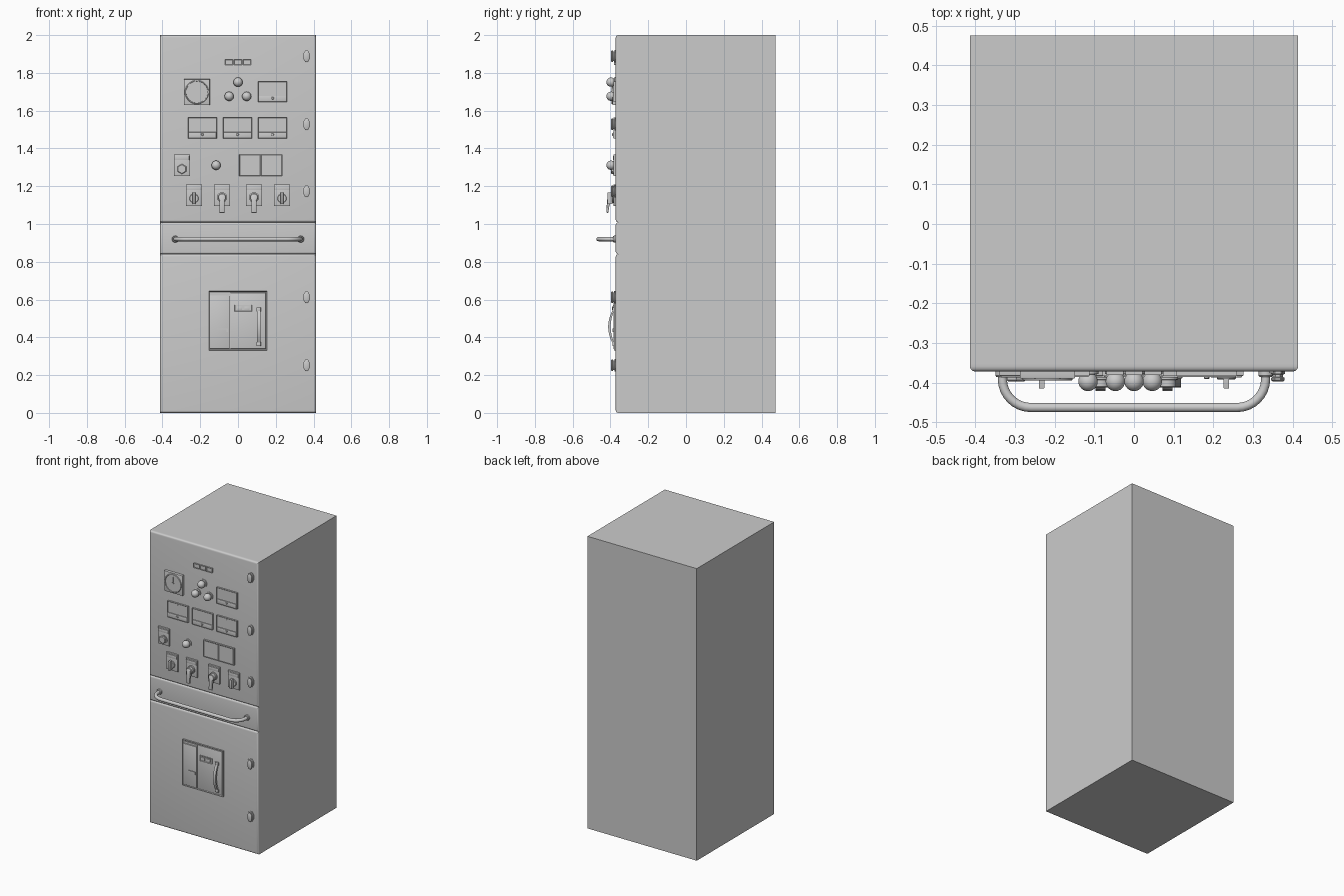
import bpy, bmesh, math
from mathutils import Matrix, Vector

if "Cube" in bpy.data.objects:
    bpy.data.objects.remove(bpy.data.objects["Cube"])

FRONT = -0.372   # plane of the door faces


def finish(name, bm, angle=35):
    bmesh.ops.recalc_face_normals(bm, faces=bm.faces)
    me = bpy.data.meshes.new(name)
    bm.to_mesh(me)
    bm.free()
    ob = bpy.data.objects.new(name, me)
    bpy.context.collection.objects.link(ob)
    bpy.ops.object.select_all(action='DESELECT')
    ob.select_set(True)
    bpy.context.view_layer.objects.active = ob
    bpy.ops.object.shade_smooth_by_angle(angle=math.radians(angle))
    return ob


def front_face(bm):
    return min(bm.faces, key=lambda f: f.calc_center_median().y)


def box(name, x, z, w, h, d, base=0.0, bevel=0.0, seg=2, inset=0.0, sink=0.0):
    """Box on the door: d = how far the front stands out, base = where it starts.
    Only front edges are bevelled; inset + sink make a recessed face."""
    bm = bmesh.new()
    y0, y1 = FRONT - base, FRONT - d
    m = Matrix.Translation((x, (y0 + y1) / 2, z)) @ Matrix.Diagonal((w, abs(y0 - y1), h, 1))
    bmesh.ops.create_cube(bm, size=1, matrix=m)
    if bevel:
        bmesh.ops.bevel(bm, geom=list(front_face(bm).edges), offset=bevel,
                        segments=seg, profile=0.5, affect='EDGES')
    if inset:
        f = front_face(bm)
        bmesh.ops.inset_region(bm, faces=[f], thickness=inset, depth=0)
        bmesh.ops.translate(bm, verts=f.verts, vec=(0, sink, 0))
    return finish(name, bm)


def turned(name, x, z, profile, sides=24, sx=1.0, sz=1.0, rot=0.0):
    """Lathe around the y axis; profile is (radius, standout) from the door outwards."""
    bm = bmesh.new()
    rings = []
    for r, d in profile:
        rings.append([bm.verts.new((x + sx * r * math.cos(rot + math.tau * i / sides), FRONT - d,
                                    z + sz * r * math.sin(rot + math.tau * i / sides)))
                      for i in range(sides)])
    for a, b in zip(rings, rings[1:]):
        for i in range(sides):
            j = (i + 1) % sides
            bm.faces.new((a[i], a[j], b[j], b[i]))
    bm.faces.new(rings[0])
    bm.faces.new(rings[-1])
    return finish(name, bm)


def side_profile(name, x, w, pts, bevel=0.0):
    """Extrude a (standout, z) outline across width w."""
    bm = bmesh.new()
    f = bm.faces.new([bm.verts.new((x - w / 2, FRONT - d, z)) for d, z in pts])
    r = bmesh.ops.extrude_face_region(bm, geom=[f])
    bmesh.ops.translate(bm, verts=[v for v in r['geom'] if isinstance(v, bmesh.types.BMVert)],
                        vec=(w, 0, 0))
    if bevel:
        bmesh.ops.bevel(bm, geom=bm.edges[:], offset=bevel, segments=2, profile=0.5, affect='EDGES')
    return finish(name, bm)


# cabinet body and three rounded front panels
bm = bmesh.new()
bmesh.ops.create_cube(bm, size=1, matrix=Matrix.Translation((0, 0.0615, 1)) @
                      Matrix.Diagonal((0.828, 0.827, 2, 1)))
finish("cabinet_body", bm)
for name, z0, z1 in (("lower_door", 0, 0.84), ("middle_panel", 0.84, 1.009), ("upper_door", 1.009, 2)):
    box(name, 0, (z0 + z1) / 2, 0.828, z1 - z0, 0.0, base=-0.02, bevel=0.013, seg=4)

# door latches on the right edge
for i, z in enumerate((1.888, 1.528, 1.173, 0.612, 0.252)):
    turned(f"latch_{i}", 0.363, z,
           [(0.024, 0), (0.024, 0.006), (0.018, 0.008), (0.018, 0.014), (0.023, 0.016), (0.023, 0.022),
            (0.018, 0.025)], sides=8, sx=0.8, sz=1.45, rot=math.pi / 8)
    box(f"latch_plate_{i}", 0.358, z, 0.036, 0.05, 0.004)

# small indicator windows at the top
for i, x in enumerate((-0.048, 0, 0.048)):
    box(f"indicator_window_{i}", x, 1.857, 0.044, 0.03, 0.009, inset=0.004, sink=0.003)

# round dial on a square plate
box("dial_plate", -0.218, 1.698, 0.138, 0.138, 0.018, bevel=0.003)
turned("dial_rim", -0.218, 1.698, [(0.063, 0.017), (0.063, 0.021), (0.061, 0.023), (0.058, 0.023),
                                   (0.057, 0.0185)], sides=48)
turned("dial_hub", -0.218, 1.698, [(0.006, 0.018), (0.006, 0.023)], sides=16)
box("dial_needle", -0.218, 1.718, 0.004, 0.045, 0.021, base=0.018)

# domed signal lamps
dome = [(0.0245 * math.cos(a), 0.025 + 0.0245 * math.sin(a))
        for a in [math.radians(-50 + 138 * k / 10) for k in range(11)]]
for i, (x, z) in enumerate(((0, 1.751), (-0.047, 1.676), (0.046, 1.676), (-0.116, 1.311))):
    turned(f"signal_lamp_{i}", x, z, [(0.026, 0), (0.026, 0.006), (0.02, 0.008)] + dome, sides=28)

# rectangular pointer meters
for i, (x, z) in enumerate(((0.183, 1.70), (-0.189, 1.508), (-0.002, 1.508), (0.183, 1.508))):
    box(f"meter_case_{i}", x, z, 0.154, 0.11, 0.012, inset=0.004, sink=0.003)
    box(f"meter_lower_cover_{i}", x, z - 0.037, 0.148, 0.03, 0.014, base=0.006, bevel=0.001)
    box(f"meter_needle_{i}", x, z + 0.012, 0.003, 0.066, 0.011, base=0.008)
    turned(f"meter_screw_{i}", x, z - 0.034, [(0.007, 0.012), (0.007, 0.017), (0.005, 0.019)], sides=12)

# wide double display
box("display_case", 0.12, 1.311, 0.232, 0.116, 0.008)
for i, x in enumerate((0.063, 0.177)):
    box(f"display_half_{i}", x, 1.311, 0.113, 0.112, 0.012, base=0.007, inset=0.004, sink=0.002)


def switch_plate(tag, x, z):
    box(f"{tag}_plate", x, z, 0.086, 0.116, 0.011, bevel=0.002)
    box(f"{tag}_label_strip", x, z + 0.039, 0.078, 0.022, 0.015, base=0.009, bevel=0.001)


# selector with hexagonal knob
switch_plate("hex_selector", -0.297, 1.311)
turned("hex_selector_collar", -0.297, 1.291, [(0.03, 0.01), (0.03, 0.014)])
turned("hex_selector_knob", -0.297, 1.291, [(0.027, 0.012), (0.027, 0.022), (0.023, 0.025)],
       sides=6, rot=math.pi / 6)

# mirrored rotary switches and lever switches
for s, side in ((-1, "left"), (1, "right")):
    x = s * 0.233
    switch_plate(f"{side}_rotary_switch", x, 1.152)
    turned(f"{side}_rotary_base", x, 1.136, [(0.024, 0.01), (0.024, 0.018), (0.022, 0.02)])
    box(f"{side}_rotary_grip", x, 1.136, 0.014, 0.062, 0.043, base=0.018, bevel=0.002)
    x = s * 0.0845
    switch_plate(f"{side}_lever_switch", x, 1.152)
    turned(f"{side}_lever_hub", x, 1.141, [(0.027, 0.01), (0.027, 0.02), (0.022, 0.022),
                                           (0.022, 0.038), (0.019, 0.041)])
    side_profile(f"{side}_lever_grip", x, 0.026,
                 [(0.024, 1.158), (0.040, 1.158), (0.046, 1.125), (0.050, 1.06),
                  (0.040, 1.058), (0.033, 1.10), (0.024, 1.122)], bevel=0.003)

# bent tube pull handle with collars
pts = [Vector((-0.332, FRONT + 0.01, 0))]
R, yc = 0.072, -0.463
for k in range(9):
    a = math.radians(180 + 90 * k / 8)
    pts.append(Vector((-0.332 + R + R * math.cos(a), yc + R + R * math.sin(a), 0)))
pts += [Vector((-p.x, p.y, 0)) for p in reversed(pts)]
bm = bmesh.new()
rings = []
for i, p in enumerate(pts):
    t = (pts[min(i + 1, len(pts) - 1)] - pts[max(i - 1, 0)]).normalized()
    n = Vector((-t.y, t.x, 0))
    rings.append([bm.verts.new(p + Vector((0, 0, 0.92)) + 0.0115 *
                  (n * math.cos(math.tau * k / 16) + Vector((0, 0, math.sin(math.tau * k / 16)))))
                  for k in range(16)])
for a, b in zip(rings, rings[1:]):
    for k in range(16):
        bm.faces.new((a[k], a[k - 1], b[k - 1], b[k]))
bm.faces.new(rings[0])
bm.faces.new(rings[-1])
finish("pull_handle", bm)
for s in (-1, 1):
    turned(f"handle_collar_{'left' if s < 0 else 'right'}", s * 0.332, 0.92,
           [(0.018, 0), (0.018, 0.01), (0.015, 0.014)])

# circuit breaker in the lower door
box("breaker_frame", 0, 0.488, 0.308, 0.313, 0.010, inset=0.006, sink=0.005)
box("breaker_left_panel", -0.096, 0.480, 0.104, 0.282, 0.013, base=0.004, bevel=0.002)
box("breaker_top_strip", -0.096, 0.630, 0.104, 0.013, 0.010, base=0.004)
box("breaker_right_panel", 0.053, 0.488, 0.188, 0.297, 0.009, base=0.004, bevel=0.002)
box("breaker_slot_bar", -0.083, 0.445, 0.058, 0.006, 0.017, base=0.012)
box("breaker_slot_end", -0.057, 0.438, 0.006, 0.018, 0.017, base=0.012)
box("breaker_label_plate", 0.028, 0.554, 0.092, 0.036, 0.015, base=0.008, inset=0.003, sink=0.002)
for i, x in enumerate((0.008, 0.048)):
    box(f"breaker_button_{i}", x, 0.554, 0.026, 0.02, 0.019, base=0.012, bevel=0.002)

# bowed charging lever on the breaker
arc = [(-1 + k / 6) for k in range(13)]
outer = [(0.014 + 0.026 * (1 - u * u), 0.456 + 0.092 * u) for u in arc]
inner = [(0.007 + 0.020 * (1 - u * u), 0.456 + 0.086 * u) for u in reversed(arc)]
side_profile("breaker_lever", 0.109, 0.018, outer + inner)
for i, z in enumerate((0.548, 0.364)):
    box(f"breaker_lever_mount_{i}", 0.109, z, 0.024, 0.022, 0.018, base=0.008, bevel=0.002)
